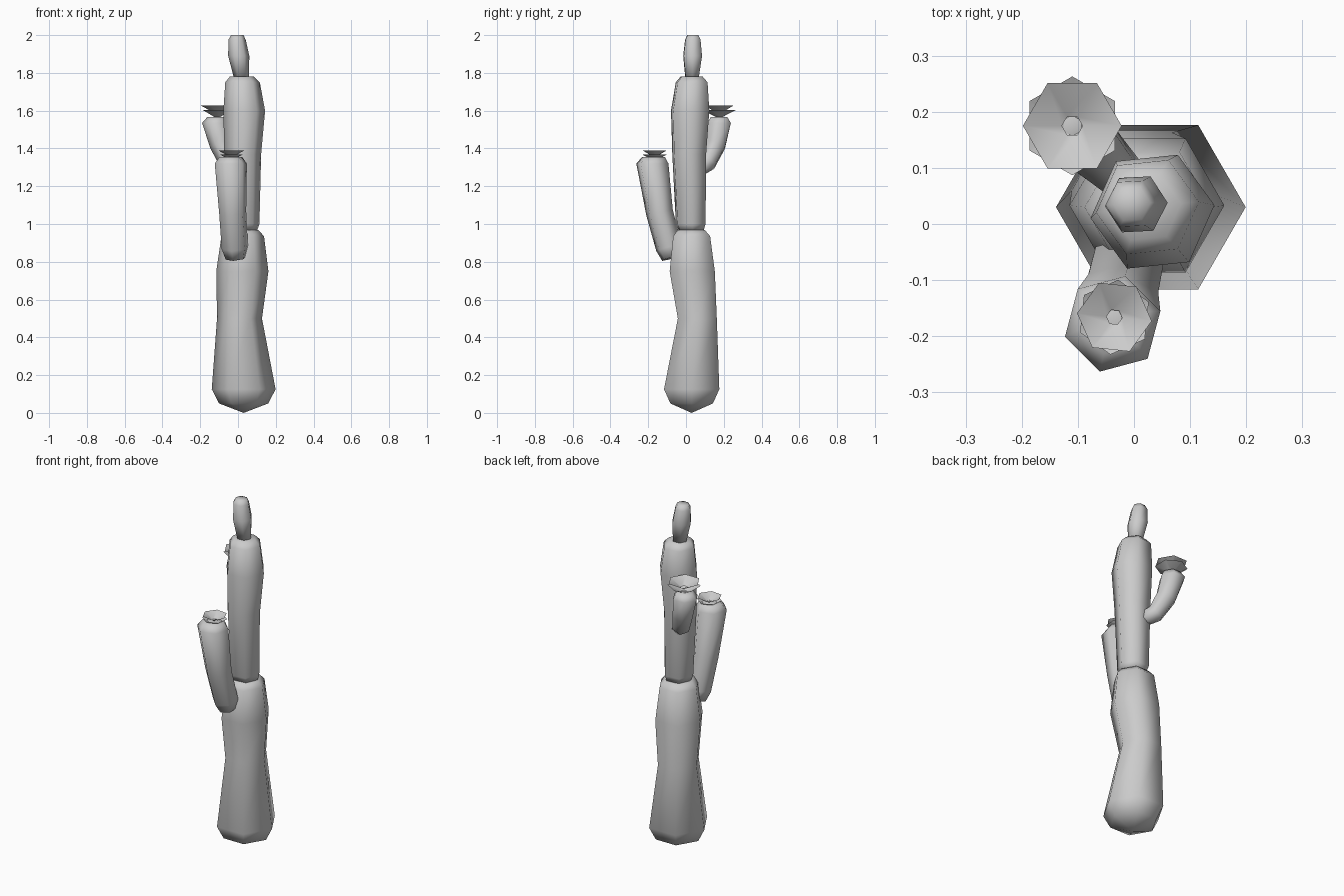
import bpy, bmesh
from math import cos, sin, radians, tau
from mathutils import Vector

default_cube = bpy.data.objects.get("Cube")
if default_cube:
    bpy.data.objects.remove(default_cube, do_unlink=True)

SIDES = 6


def make_material(name, colour):
    material = bpy.data.materials.new(name)
    material.use_nodes = True
    material.diffuse_color = colour
    shader = next(n for n in material.node_tree.nodes if n.type == 'BSDF_PRINCIPLED')
    shader.inputs["Base Color"].default_value = colour
    return material


plain_grey = make_material("plain grey", (0.6, 0.6, 0.6, 1.0))


def finish(name, mesh_builder):
    """Turn a bmesh into a smooth shaded object."""
    mesh = bpy.data.meshes.new(name)
    mesh_builder.to_mesh(mesh)
    mesh_builder.free()
    mesh.materials.append(plain_grey)
    for polygon in mesh.polygons:
        polygon.use_smooth = True
    part = bpy.data.objects.new(name, mesh)
    bpy.context.scene.collection.objects.link(part)
    return part


def add_ring(bm, centre, radius, turn, axis=Vector((0, 0, 1))):
    """Hexagonal ring of vertices, square to the given axis."""
    tilt = Vector((0, 0, 1)).rotation_difference(axis)
    ring = []
    for i in range(SIDES):
        angle = radians(turn) + tau * i / SIDES
        spoke = Vector((radius * cos(angle), radius * sin(angle), 0))
        ring.append(bm.verts.new(Vector(centre) + tilt @ spoke))
    return ring


def bridge(bm, lower, upper):
    for i in range(SIDES):
        j = (i + 1) % SIDES
        bm.faces.new((lower[i], lower[j], upper[j], upper[i]))


def cap(bm, ring, tip):
    apex = bm.verts.new(tip)
    for i in range(SIDES):
        bm.faces.new((ring[i], ring[(i + 1) % SIDES], apex))


def make_stem(name, sections, turn=0, follow_path=False, bottom_drop=0.0):
    """Loft hexagons through (x, y, z, radius) sections and close both ends."""
    bm = bmesh.new()
    centres = [Vector(s[:3]) for s in sections]
    last = len(centres) - 1
    rings = []
    for i, section in enumerate(sections):
        axis = Vector((0, 0, 1))
        # The final ring stays level so that a flower can sit on it
        if follow_path and i < last - 1:
            axis = (centres[i + 1] - centres[max(i - 1, 0)]).normalized()
        rings.append(add_ring(bm, centres[i], section[3], turn, axis))
    for lower, upper in zip(rings, rings[1:]):
        bridge(bm, lower, upper)
    cap(bm, rings[0], centres[0] - Vector((0, 0, bottom_drop)))
    cap(bm, rings[-1], centres[-1])
    bmesh.ops.recalc_face_normals(bm, faces=bm.faces[:])
    return finish(name, bm)


def make_flower(name, centre, radius, turn, height):
    """Two open, flaring layers of petals, turned against each other."""
    centre = Vector(centre)
    for layer, label in enumerate(("lower", "upper")):
        bm = bmesh.new()
        foot = centre + Vector((0, 0, layer * height * 0.4))
        rim = foot + Vector((0, 0, height * 0.6))
        layer_turn = turn + (1 - layer) * 180 / SIDES
        inner = add_ring(bm, foot, radius * 0.21, layer_turn)
        outer = add_ring(bm, rim, radius, layer_turn)
        bridge(bm, outer, inner)
        finish(f"{name}_{label}_petals", bm)


# Trunk: three stacked segments
make_stem("trunk_base", [
    (0.03, 0.03, 0.05, 0.13),
    (0.03, 0.03, 0.125, 0.169),
    (0.008, 0.06, 0.5, 0.119),
    (0.023, 0.033, 0.75, 0.138),
    (0.025, 0.03, 0.935, 0.113),
    (0.025, 0.028, 0.968, 0.083),
], bottom_drop=0.05)

make_stem("trunk_middle", [
    (0.03, 0.027, 0.968, 0.073),
    (0.028, 0.025, 1.0, 0.086),
    (0.025, 0.017, 1.37, 0.098),
    (0.033, 0.022, 1.6, 0.111),
    (0.024, 0.03, 1.75, 0.092),
    (0.02, 0.03, 1.78, 0.064),
], turn=6)

make_stem("trunk_top", [
    (0.018, 0.032, 1.775, 0.04),
    (0.004, 0.035, 1.89, 0.056),
    (-0.005, 0.036, 1.975, 0.046),
    (-0.004, 0.036, 2.0, 0.033),
], turn=3)

# Side arms, curving out and up
make_stem("front_arm", [
    (-0.012, -0.075, 0.82, 0.055),
    (-0.017, -0.09, 0.875, 0.072),
    (-0.028, -0.14, 1.06, 0.074),
    (-0.038, -0.178, 1.32, 0.088),
    (-0.038, -0.172, 1.355, 0.062),
], turn=15, follow_path=True)

make_stem("back_arm", [
    (0.0, 0.065, 1.29, 0.04),
    (-0.05, 0.115, 1.325, 0.05),
    (-0.09, 0.157, 1.42, 0.06),
    (-0.118, 0.175, 1.535, 0.072),
    (-0.112, 0.175, 1.567, 0.05),
], follow_path=True)

# Flowers on the arm tips
make_flower("front_flower", (-0.035, -0.166, 1.34), 0.067, -6, 0.048)
make_flower("back_flower", (-0.11, 0.175, 1.567), 0.088, 0, 0.06)
